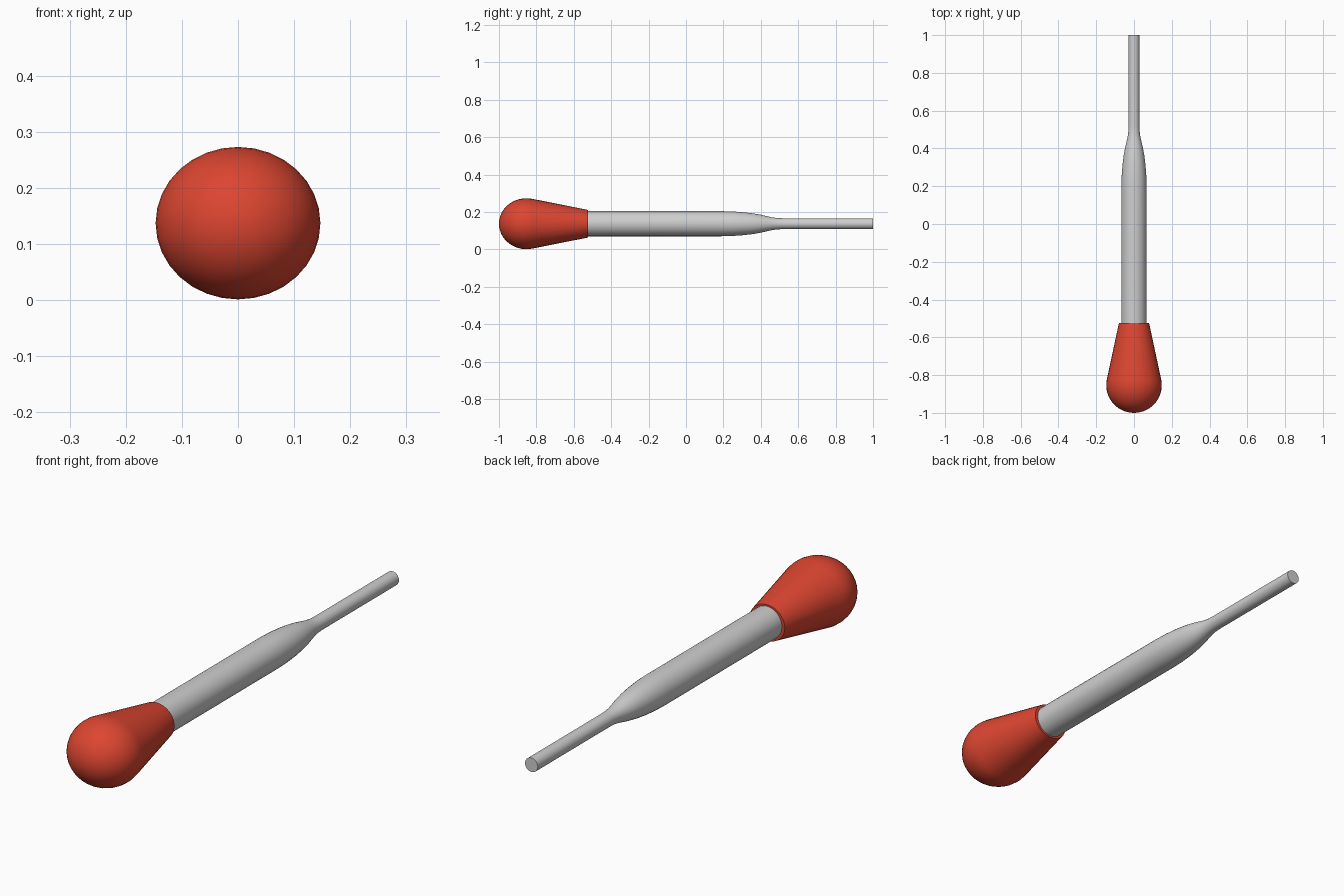
import bpy
import bmesh
from math import radians, sin, cos

cube = bpy.data.objects.get("Cube")
if cube:
    bpy.data.objects.remove(cube, do_unlink=True)

AXIS_Z = 0.137
SIDES = 32


def material(name, colour):
    mat = bpy.data.materials.new(name)
    mat.use_nodes = True
    mat.diffuse_color = colour
    mat.node_tree.nodes["Principled BSDF"].inputs["Base Color"].default_value = colour
    return mat


def lathe(name, profile, mat, flatten=1.0):
    """Spin (y, radius) points around the long axis; radius 0 makes a pole."""
    bm = bmesh.new()
    rings = []
    for y, r in profile:
        count = SIDES if r else 1
        ring = []
        for i in range(count):
            a = radians(360 * i / SIDES)
            ring.append(bm.verts.new((r * cos(a), y, AXIS_Z + r * sin(a) * flatten)))
        rings.append(ring)
    for a, b in zip(rings, rings[1:]):
        for i in range(SIDES):
            j = (i + 1) % SIDES
            if len(a) == 1:
                bm.faces.new((a[0], b[i], b[j]))
            else:
                bm.faces.new((a[i], a[j], b[j], b[i]))
    # Flat caps on open ends
    for ring in (rings[0], rings[-1]):
        if len(ring) > 1:
            bm.faces.new(ring)
    bmesh.ops.recalc_face_normals(bm, faces=bm.faces)
    mesh = bpy.data.meshes.new(name)
    bm.to_mesh(mesh)
    bm.free()
    obj = bpy.data.objects.new(name, mesh)
    bpy.context.collection.objects.link(obj)
    mesh.materials.append(mat)
    bpy.ops.object.select_all(action="DESELECT")
    obj.select_set(True)
    bpy.context.view_layer.objects.active = obj
    bpy.ops.object.shade_smooth_by_angle(angle=radians(40))
    return obj


red = material("red rubber", (0.72, 0.06, 0.03, 1))
grey = material("light grey plastic", (0.62, 0.62, 0.62, 1))

# Squeeze bulb: round nose running tangent into a tapering skirt
R, CENTRE = 0.147, -0.853
STEPS = 14
nose = []
for k in range(STEPS + 1):
    a = radians(102 * k / STEPS)
    nose.append((CENTRE - R * cos(a), R * sin(a)))
lathe("squeeze_bulb", nose + [(-0.525, 0.08)], red, flatten=0.925)

# Barrel narrowing through a soft shoulder into the thin tip
barrel = [(-0.6, 0.067), (0.19, 0.067), (0.25, 0.0655), (0.31, 0.061),
          (0.36, 0.055), (0.4, 0.048), (0.43, 0.041), (0.46, 0.034),
          (0.49, 0.03), (0.52, 0.029), (1.0, 0.029)]
lathe("barrel_and_tip", barrel, grey)
